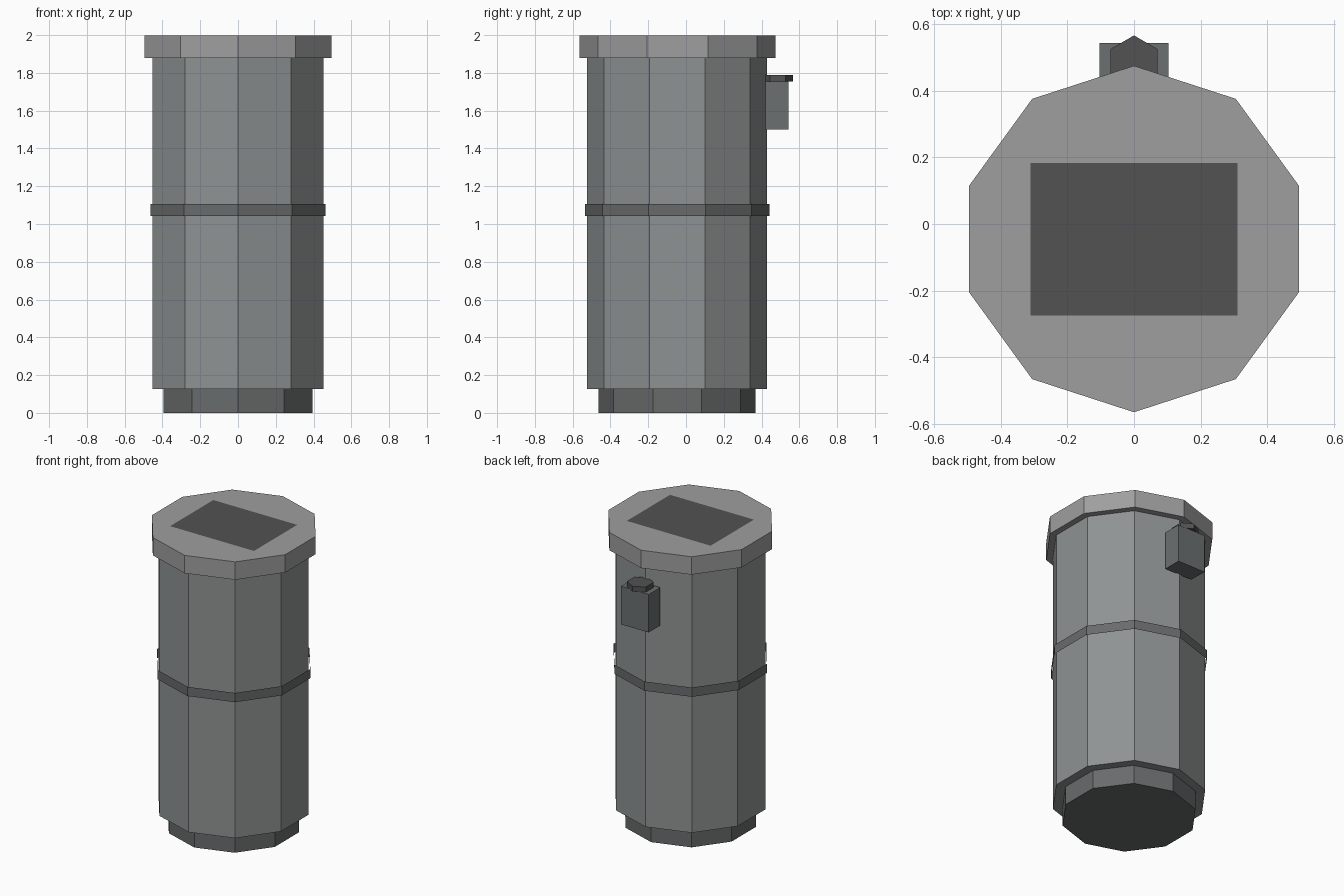
import bpy, math

if "Cube" in bpy.data.objects:
    bpy.data.objects.remove(bpy.data.objects["Cube"])

CY = -0.045  # drum axis sits slightly forward of the origin


def material(name, r, g, b):
    mat = bpy.data.materials.new(name)
    mat.diffuse_color = (r, g, b, 1)
    mat.use_nodes = True
    mat.node_tree.nodes["Principled BSDF"].inputs["Base Color"].default_value = mat.diffuse_color
    return mat


lid_grey = material("lid_grey", 0.345, 0.345, 0.348)
body_grey = material("body_grey", 0.275, 0.29, 0.29)
dark = material("dark_grey", 0.138, 0.146, 0.148)
box_grey = material("box_grey", 0.145, 0.16, 0.166)
charcoal = material("charcoal", 0.085, 0.085, 0.086)


def finish(name, mat):
    obj = bpy.context.object
    obj.name = name
    bpy.ops.object.transform_apply(location=False, rotation=True, scale=True)
    obj.data.materials.append(mat)
    return obj


def prism(name, sides, radius, z0, z1, mat, y=CY, fill='NGON'):
    # Upright prism with one corner pointing to +y
    bpy.ops.mesh.primitive_cylinder_add(
        vertices=sides, radius=radius, depth=z1 - z0, end_fill_type=fill,
        location=(0, y, (z0 + z1) / 2))
    return finish(name, mat)


def box(name, x, y0, y1, z0, z1, mat):
    bpy.ops.mesh.primitive_cube_add(size=1, location=(0, (y0 + y1) / 2, (z0 + z1) / 2))
    bpy.context.object.scale = (2 * x, y1 - y0, z1 - z0)
    return finish(name, mat)


# Ten-sided drum, bottom to top
prism("base", 10, 0.416, 0.0, 0.126, dark, y=-0.047)
prism("body", 10, 0.477, 0.126, 1.88, body_grey, y=-0.047)
prism("middle_band", 10, 0.488, 1.043, 1.105, dark, y=-0.047, fill='NOTHING')
prism("lid", 10, 0.52, 1.878, 1.998, lid_grey)

# Flat panel on the lid
bpy.ops.mesh.primitive_plane_add(size=1, location=(0, -0.046, 2.0))
bpy.context.object.scale = (0.622, 0.458, 1)
finish("top_panel", charcoal)

# Small box with a hexagonal cap on the back
box("back_box", 0.103, 0.42, 0.543, 1.5, 1.755, box_grey)
prism("back_box_cap", 6, 0.081, 1.755, 1.79, charcoal, y=0.485)
